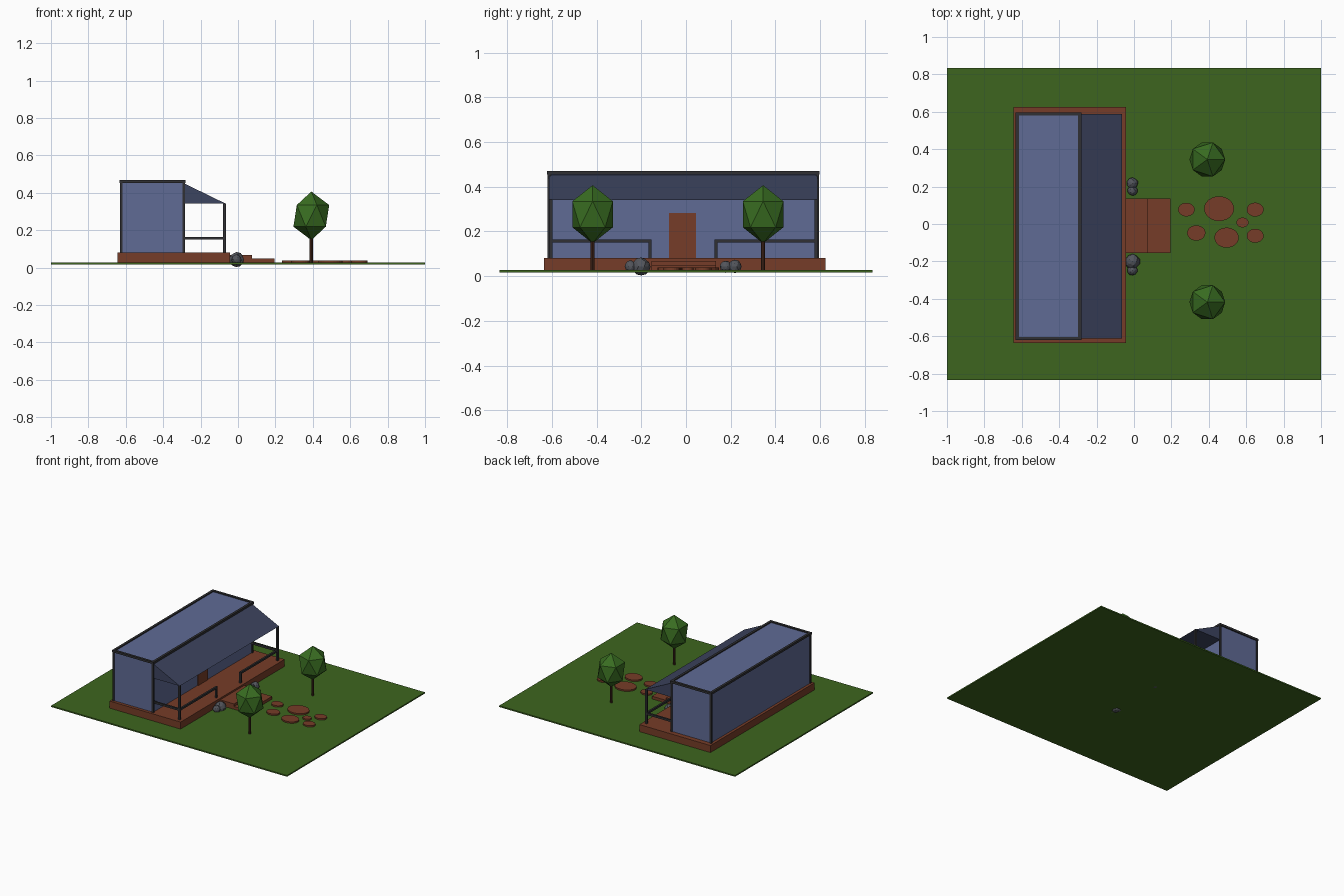
import bpy, bmesh, math, random
from mathutils import Vector

if "Cube" in bpy.data.objects:
    bpy.data.objects.remove(bpy.data.objects["Cube"])

random.seed(4)


def mat(name, rgb):
    m = bpy.data.materials.new(name)
    m.diffuse_color = (*rgb, 1)
    m.use_nodes = True
    m.node_tree.nodes["Principled BSDF"].inputs["Base Color"].default_value = m.diffuse_color
    return m


GREEN = mat("grass", (0.047, 0.13, 0.013))
LEAF = mat("leaf", (0.04, 0.15, 0.015))
BLUE = mat("wall_blue", (0.115, 0.145, 0.30))
NAVY = mat("awning_navy", (0.046, 0.058, 0.115))
BROWN = mat("brick", (0.18, 0.046, 0.021))
DARK = mat("trim", (0.03, 0.03, 0.033))
BARK = mat("bark", (0.06, 0.022, 0.012))
STONE = mat("stone", (0.085, 0.09, 0.105))


def finish(name, bm, material):
    bmesh.ops.recalc_face_normals(bm, faces=bm.faces)
    me = bpy.data.meshes.new(name)
    bm.to_mesh(me)
    bm.free()
    me.materials.append(material)
    ob = bpy.data.objects.new(name, me)
    bpy.context.collection.objects.link(ob)
    return ob


def box(name, x, y, z, material):
    """Box from (min, max) ranges."""
    bm = bmesh.new()
    bmesh.ops.create_cube(bm, size=1)
    for v in bm.verts:
        v.co = [r[0] if c < 0 else r[1] for c, r in zip(v.co, (x, y, z))]
    return finish(name, bm, material)


def around(c, w=0.014):
    return (c - w / 2, c + w / 2)


def cylinder(name, loc, rx, ry, height, sides, material):
    bm = bmesh.new()
    bmesh.ops.create_cone(bm, cap_ends=True, segments=sides, radius1=1, radius2=1, depth=1)
    bmesh.ops.scale(bm, vec=(rx, ry, height), verts=bm.verts)
    ob = finish(name, bm, material)
    ob.location = loc
    return ob


def ball(name, loc, size, level, material, jitter=0.0):
    bm = bmesh.new()
    bmesh.ops.create_icosphere(bm, subdivisions=level, radius=1)
    for v in bm.verts:
        v.co *= 1 - jitter * random.random()
    bmesh.ops.scale(bm, vec=size, verts=bm.verts)
    ob = finish(name, bm, material)
    ob.location = loc
    return ob


# lawn, platform and steps
box("lawn", (-1, 1), (-0.835, 0.835), (0.017, 0.027), GREEN)
box("platform", (-0.645, -0.042), (-0.635, 0.625), (0.027, 0.081), BROWN)
box("upper_step", (-0.06, 0.075), (-0.155, 0.135), (0.027, 0.068), BROWN)
box("lower_step", (0.07, 0.195), (-0.155, 0.135), (0.027, 0.048), BROWN)

# house body and door
Y0, Y1 = -0.612, 0.588
XB, XF, XP = -0.624, -0.291, -0.072
box("house_body", (XB, XF), (Y0, Y1), (0.08, 0.462), BLUE)
box("door", (XF - 0.01, XF + 0.006), (-0.075, 0.045), (0.08, 0.283), BROWN)

# corner posts, roof rim
for x in (XB, XF):
    for y in (Y0, Y1):
        box("corner_post", around(x), around(y), (0.08, 0.465), DARK)
    box("roof_rim_long", around(x, 0.018), (Y0 - 0.009, Y1 + 0.009), (0.454, 0.47), DARK)
for y in (Y0, Y1):
    box("roof_rim_short", (XB, XF), around(y, 0.018), (0.454, 0.47), DARK)

# porch awning: wedge profile extruded along y
bm = bmesh.new()
face = bm.faces.new([bm.verts.new((x, Y0, z)) for x, z in
                     ((XF, 0.342), (-0.065, 0.342), (XF, 0.452))])
ext = bmesh.ops.extrude_face_region(bm, geom=[face])
bmesh.ops.translate(bm, vec=(0, Y1 - Y0, 0),
                    verts=[g for g in ext["geom"] if isinstance(g, bmesh.types.BMVert)])
finish("porch_awning", bm, NAVY)

# porch posts and railings
for y, gate in ((Y0 + 0.007, -0.161), (Y1 - 0.007, 0.134)):
    box("porch_post", around(XP), around(y), (0.08, 0.343), DARK)
    box("gate_post", around(XP), around(gate), (0.08, 0.164), DARK)
    lo, hi = sorted((y, gate))
    box("front_rail", around(XP), (lo - 0.007, hi + 0.007), (0.15, 0.165), DARK)
    box("side_rail", (XF, XP), around(y), (0.15, 0.165), DARK)

# trees
for y in (0.345, -0.418):
    cylinder("tree_trunk", (0.392, y, 0.095), 0.009, 0.009, 0.14, 8, BARK)
    ball("tree_crown", (0.392, y, 0.277), (0.107, 0.107, 0.13), 1, LEAF)

# stepping stones
for x, y, rx in ((0.28, 0.077, 0.044), (0.455, 0.082, 0.08), (0.648, 0.077, 0.045),
                 (0.58, 0.008, 0.032), (0.333, -0.048, 0.049),
                 (0.495, -0.073, 0.065), (0.648, -0.063, 0.045)):
    cylinder("stepping_stone", (x, y, 0.032), rx, rx * 0.83, 0.012, 24, BROWN)

# boulders beside the steps
for y, r in ((0.218, 0.032), (0.178, 0.028), (-0.2, 0.043), (-0.248, 0.029)):
    ball("boulder", (-0.008, y, 0.043), (r, r, r), 2, STONE, 0.12)
